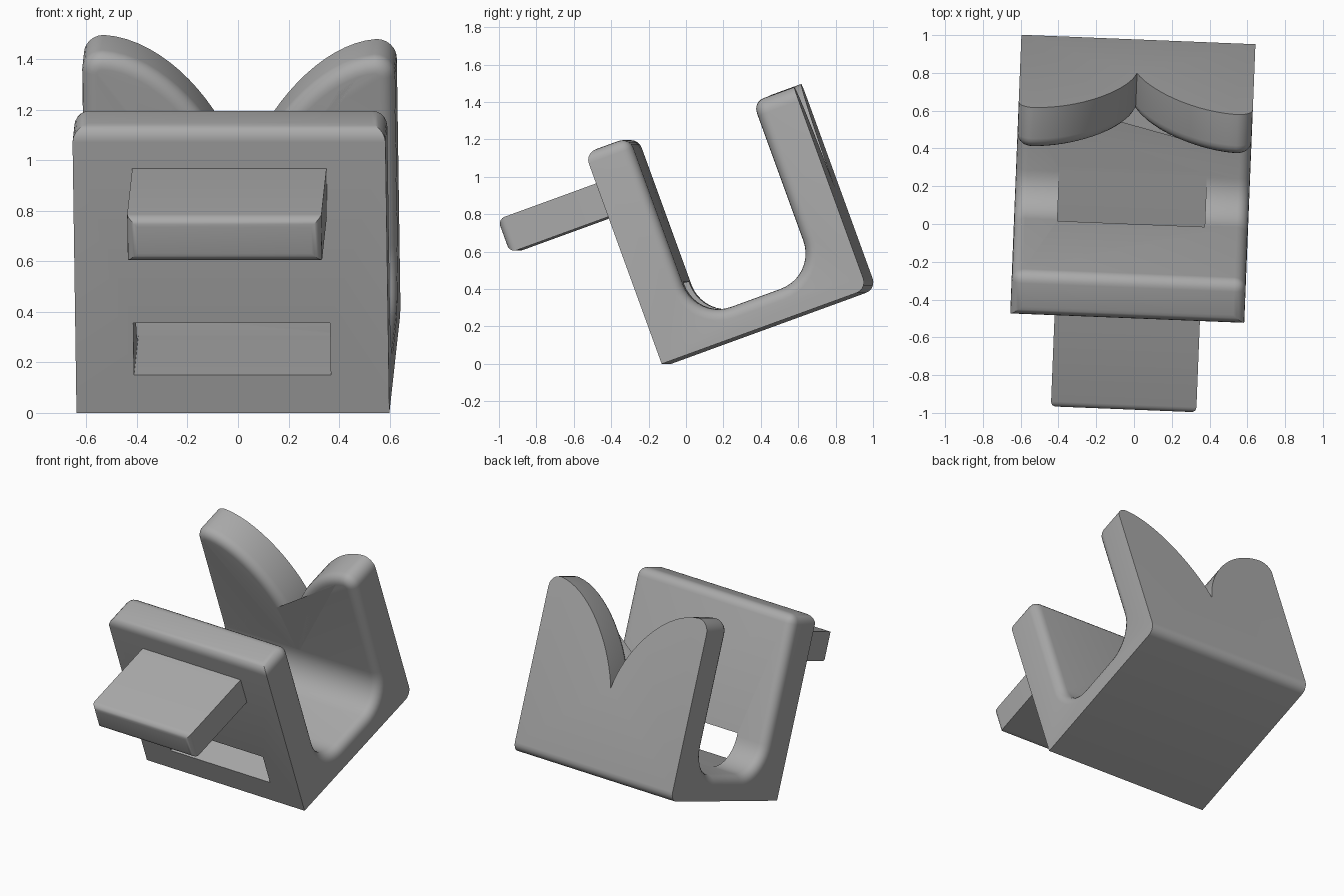
import bpy, bmesh
from math import sin, cos, pi, radians
from mathutils import Matrix, Vector
from mathutils.geometry import interpolate_bezier

if "Cube" in bpy.data.objects:
    bpy.data.objects.remove(bpy.data.objects["Cube"])

HALF = 0.62            # half width
FRONT, BACK, DEPTH = 0.25, 0.935, 1.17
FLOOR, RIM, FILLET = 0.16, 1.20, 0.06
PLACE = (Matrix.Translation((-0.02, -0.105, 0))
         @ Matrix.Rotation(radians(-2.3), 4, 'Z') @ Matrix.Rotation(radians(20), 4, 'X'))

grey = bpy.data.materials.new("plain grey")
grey.use_nodes = True
COLOUR = (0.4, 0.4, 0.4, 1)
grey.diffuse_color = COLOUR
grey.node_tree.nodes["Principled BSDF"].inputs["Base Color"].default_value = COLOUR


def arc(cx, cy, r, start, end, n=10):
    angles = [radians(start + (end - start) * i / n) for i in range(n + 1)]
    return [(cx + r * cos(a), cy + r * sin(a)) for a in angles]


def prism(name, outline, place, offset):
    """Extrude a 2D outline; place maps outline points to 3D."""
    bm = bmesh.new()
    face = bm.faces.new([bm.verts.new(place(*p)) for p in outline])
    new = bmesh.ops.extrude_face_region(bm, geom=[face])["geom"]
    bmesh.ops.translate(bm, verts=[v for v in new if isinstance(v, bmesh.types.BMVert)], vec=offset)
    bmesh.ops.recalc_face_normals(bm, faces=bm.faces)
    mesh = bpy.data.meshes.new(name)
    bm.to_mesh(mesh)
    bm.free()
    obj = bpy.data.objects.new(name, mesh)
    bpy.context.collection.objects.link(obj)
    mesh.materials.append(grey)
    return obj


def box(name, x, y0, y1, z0, z1):
    return prism(name, [(y0, z0), (y1, z0), (y1, z1), (y0, z1)],
                 lambda u, w: (-x, u, w), (2 * x, 0, 0))


def cut(obj, cutter):
    mod = obj.modifiers.new("cut", 'BOOLEAN')
    mod.operation, mod.solver, mod.object = 'DIFFERENCE', 'EXACT', cutter
    bpy.context.view_layer.update()
    graph = bpy.context.evaluated_depsgraph_get()
    mesh = bpy.data.meshes.new_from_object(obj.evaluated_get(graph))
    obj.modifiers.clear()
    obj.data = mesh
    bpy.data.objects.remove(cutter)


def round_edges(obj, rule, width):
    bm = bmesh.new()
    bm.from_mesh(obj.data)
    bmesh.ops.remove_doubles(bm, verts=bm.verts, dist=0.0005)
    edges = [e for e in bm.edges if rule(e.verts[0].co, e.verts[1].co, e)]
    bmesh.ops.bevel(bm, geom=edges, offset=width, offset_type='OFFSET', segments=5,
                    profile=0.5, affect='EDGES', clamp_overlap=False)
    bm.to_mesh(obj.data)
    bm.free()


def near(a, b):
    return abs(a - b) < 0.001


# U-shaped cradle from its side profile
R = 0.2
profile = [(0, 0)] + arc(DEPTH - FILLET, FILLET, FILLET, -90, 0, 5) + [(DEPTH, 1.3), (BACK, 1.3)]
profile += arc(BACK - R, FLOOR + R, R, 0, -90) + arc(FRONT + R, FLOOR + R, R, -90, -180)
profile += [(FRONT, RIM), (0, RIM)]
cradle = prism("cradle", profile, lambda u, w: (-HALF, u, w), (2 * HALF, 0, 0))


# Two rounded lobes on the back wall, meeting in a notch
def lobe(side, peak, h1, h2):
    pts = interpolate_bezier(Vector((0, 0.57)), Vector(h1), Vector(h2), Vector((0.54, peak)), 18)
    pts = [(p[0], p[1]) for p in pts] + arc(HALF - 0.08, peak - 0.08, 0.08, 90, 0, 6)[1:]
    pts.append((0.8, peak - 0.08))
    return [(side * x, z) for x, z in pts]


right_lobe = lobe(1, 1.15, (0.07, 0.82), (0.30, 1.13))
left_lobe = lobe(-1, 1.167, (0.04, 0.83), (0.28, 1.15))
outline = left_lobe[::-1] + right_lobe[1:] + [(0.8, 1.5), (-0.8, 1.5)]
cut(cradle, prism("lobe_cutter", outline, lambda x, w: (x, 0.7, w), (0, 0.8, 0)))


# Rounded rim of the front wall and rounded inner edges
def soft_edge(a, b, e):
    if len(e.link_faces) < 2 or e.calc_face_angle(0) < 0.6:
        return False
    if near(a.z, RIM) and near(b.z, RIM) and max(a.y, b.y) < FRONT + 0.01:
        return True
    inside = all(FRONT - 0.001 < p.y < BACK + 0.001 and p.z > FLOOR - 0.001 for p in (a, b))
    on_side = near(abs(a.x), HALF) and near(a.x, b.x)
    lobe_front = near(a.y, BACK) and near(b.y, BACK)
    return inside and (on_side or lobe_front)


round_edges(cradle, soft_edge, FILLET)

# Slot through the front wall, level with the floor
cut(cradle, box("slot_cutter", 0.39, -0.2, FRONT + R + 0.02, FLOOR, 0.378))

# Plate sticking out of the front wall, rounded at its tip
TIP = -0.57
plate = box("front_plate", 0.385, TIP, 0.05, 0.84, 1.03)
round_edges(plate, lambda a, b, e: near(a.y, TIP) and near(b.y, TIP), 0.04)

for obj in (cradle, plate):
    obj.matrix_world = PLACE
    bpy.ops.object.select_all(action='DESELECT')
    obj.select_set(True)
    bpy.context.view_layer.objects.active = obj
    bpy.ops.object.shade_smooth_by_angle(angle=radians(30))
